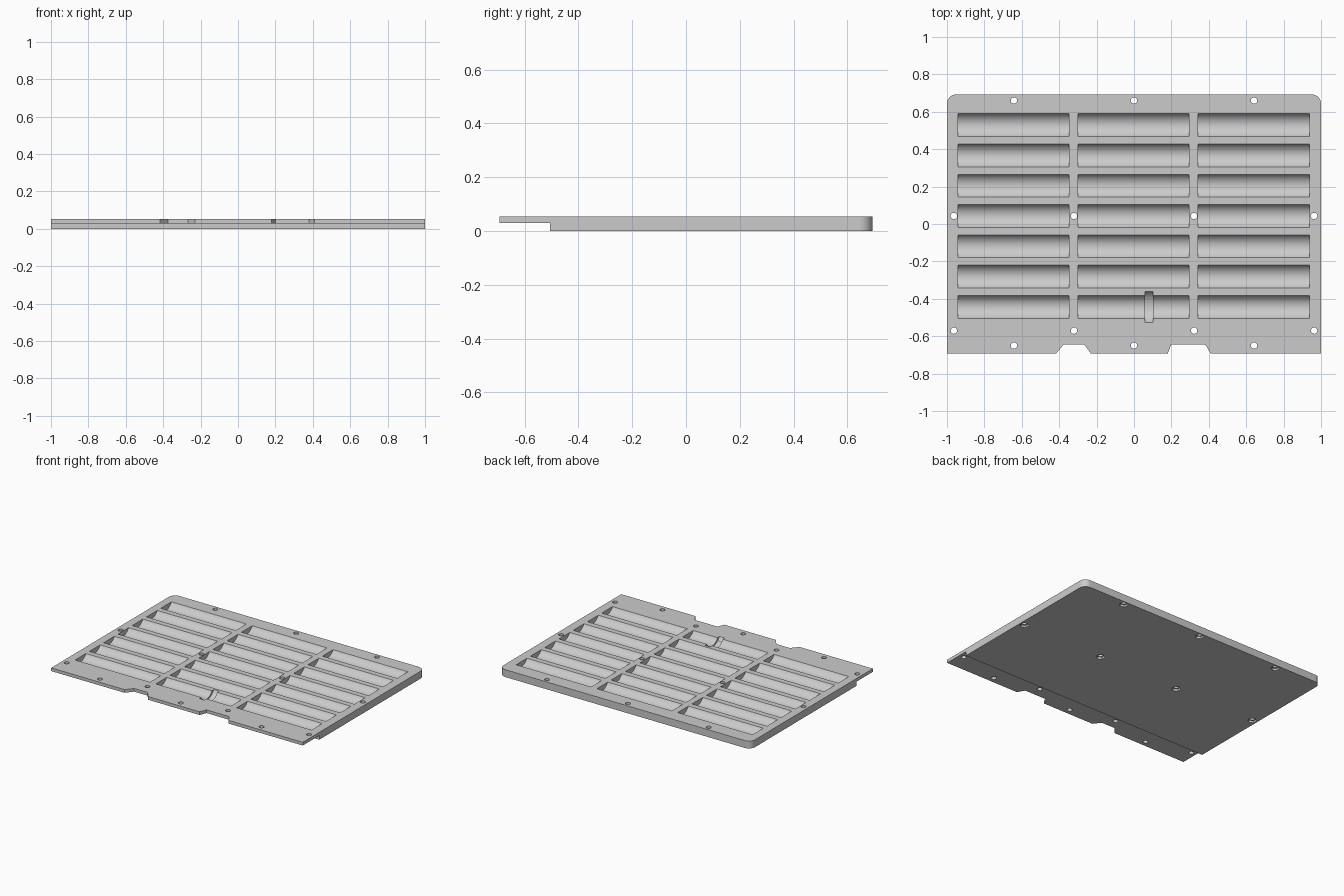
import bpy, bmesh, math
from mathutils import Matrix

if "Cube" in bpy.data.objects:
    bpy.data.objects.remove(bpy.data.objects["Cube"])

TOP, STEP = 0.053, 0.03
grey = bpy.data.materials.new("plain grey")
grey.diffuse_color = (0.6, 0.6, 0.6, 1)
grey.use_nodes = True
grey.node_tree.nodes["Principled BSDF"].inputs["Base Color"].default_value = grey.diffuse_color


def make(name, bm):
    bmesh.ops.recalc_face_normals(bm, faces=bm.faces)
    me = bpy.data.meshes.new(name)
    bm.to_mesh(me)
    bm.free()
    me.materials.append(grey)
    ob = bpy.data.objects.new(name, me)
    bpy.context.collection.objects.link(ob)
    return ob


def prism(bm, pts, z0, z1):
    face = bm.faces.new([bm.verts.new((x, y, z0)) for x, y in pts])
    ext = bmesh.ops.extrude_face_region(bm, geom=[face])["geom"]
    bmesh.ops.translate(bm, vec=(0, 0, z1 - z0),
                        verts=[v for v in ext if isinstance(v, bmesh.types.BMVert)])


def trough(bm, x0, x1, y, half, depth):
    # horizontal cylinder whose underside sinks into the top face
    r = (half * half + depth * depth) / (2 * depth)
    m = Matrix.Translation(((x0 + x1) / 2, y, TOP - depth + r)) @ Matrix.Rotation(math.pi / 2, 4, 'Y')
    bmesh.ops.create_cone(bm, cap_ends=True, segments=72, radius1=r, radius2=r,
                          depth=x1 - x0, matrix=m)


def post(bm, x, y, r, z0, z1, n):
    bmesh.ops.create_cone(bm, cap_ends=True, segments=n, radius1=r, radius2=r, depth=z1 - z0,
                          matrix=Matrix.Translation((x, y, (z0 + z1) / 2)))


def cut(target, bm, name):
    cutter = make(name, bm)
    mod = target.modifiers.new(name, 'BOOLEAN')
    mod.operation, mod.solver, mod.object = 'DIFFERENCE', 'EXACT', cutter
    bpy.context.view_layer.objects.active = target
    bpy.ops.object.modifier_apply(modifier=name)
    bpy.data.objects.remove(cutter)


# tray plate: rounded back corners, two tapered notches in the front edge
H, R = 0.693, 0.05
outline = [(-1, -H), (-0.417, -H), (-0.375, -0.643), (-0.268, -0.643), (-0.23, -H),
           (0.18, -H), (0.20, -0.643), (0.38, -0.643), (0.41, -H), (1, -H)]
for cx, start in ((1 - R, 0), (R - 1, 90)):
    for i in range(13):
        a = math.radians(start + i * 7.5)
        outline.append((cx + R * math.cos(a), H - R + R * math.sin(a)))
bm = bmesh.new()
prism(bm, outline, 0, TOP)
tray = make("tray", bm)

# step under the front lip
bm = bmesh.new()
prism(bm, [(-1.1, -0.8), (1.1, -0.8), (1.1, -0.505), (-1.1, -0.505)], -0.1, STEP)
cut(tray, bm, "lip_step")

# three columns of seven round-bottomed troughs
bm = bmesh.new()
for col in range(3):
    for row in range(7):
        x = -0.942 + 0.642 * col
        trough(bm, x, x + 0.595, 0.529 - 0.162 * row, 0.061, 0.037)
cut(tray, bm, "troughs")

# finger groove across one front trough
bm = bmesh.new()
trough(bm, 0.06, 0.102, -0.443, 0.083, 0.046)
cut(tray, bm, "finger_groove")

# screw holes, with hexagonal nut pockets beneath the thick part
edge = [(x, y) for x in (-0.642, 0, 0.642) for y in (0.66, -0.65)]
inner = [(-0.963 + 0.642 * i, y) for i in range(4) for y in (0.043, -0.57)]
bm = bmesh.new()
for x, y in edge + inner:
    post(bm, x, y, 0.017, -0.1, 0.2, 24)
cut(tray, bm, "screw_holes")
bm = bmesh.new()
for x, y in edge + inner:
    if y > 0:
        post(bm, x, y, 0.03, -0.1, 0.014, 6)
cut(tray, bm, "nut_pockets")

# smooth curves, sharp edges
bpy.context.view_layer.objects.active = tray
tray.select_set(True)
bpy.ops.object.shade_smooth_by_angle(angle=math.radians(25))
